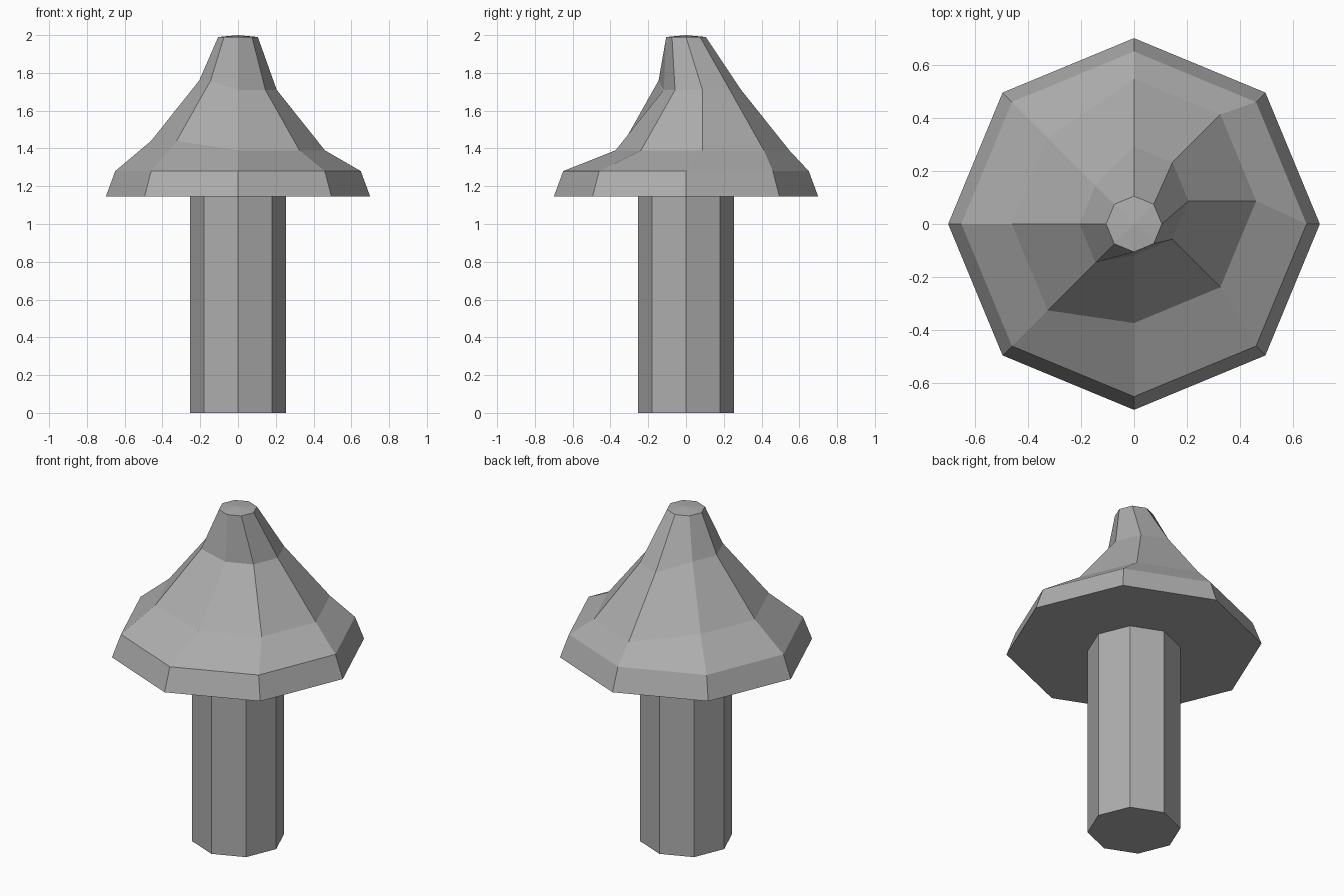
import bpy, bmesh
from math import cos, sin, pi

SIDES = 8

default_cube = bpy.data.objects.get("Cube")
if default_cube:
    bpy.data.objects.remove(default_cube, do_unlink=True)

grey = bpy.data.materials.new("stone_grey")
grey.use_nodes = True
colour = (0.42, 0.42, 0.42, 1)
grey.diffuse_color = colour
grey.node_tree.nodes["Principled BSDF"].inputs["Base Color"].default_value = colour


def lathe(name, profile, tip=None, bent_rings=(), shift=(0, 0)):
    """Stack octagonal rings; bent rings have their left (+x) half shifted in y and z."""
    bm = bmesh.new()
    rings = []
    for level, (radius, z) in enumerate(profile):
        ring = []
        for i in range(SIDES):
            a = 2 * pi * i / SIDES
            x, y, h = radius * cos(a), radius * sin(a), z
            if level in bent_rings and x > -0.01:
                y, h = y + shift[0], h + shift[1]
            ring.append(bm.verts.new((x, y, h)))
        rings.append(ring)
    for low, high in zip(rings, rings[1:]):
        for i in range(SIDES):
            j = (i + 1) % SIDES
            bm.faces.new((low[i], low[j], high[j], high[i]))
    bm.faces.new(rings[0][::-1])
    if tip is None:
        bm.faces.new(rings[-1])
    else:
        top = bm.verts.new((0, 0, tip))
        for i in range(SIDES):
            bm.faces.new((rings[-1][i], rings[-1][(i + 1) % SIDES], top))
    mesh = bpy.data.meshes.new(name)
    bm.to_mesh(mesh)
    bm.free()
    mesh.materials.append(grey)
    obj = bpy.data.objects.new(name, mesh)
    bpy.context.collection.objects.link(obj)
    return obj


# Straight octagonal stem
lathe("stem", [(0.255, 0), (0.255, 1.145)])

# Flared cap, its middle rings pushed back and down on one half
lathe("cap",
      [(0.70, 1.145), (0.65, 1.28), (0.46, 1.44), (0.205, 1.76), (0.105, 1.99)],
      tip=2.0, bent_rings=(2, 3), shift=(0.087, -0.05))
